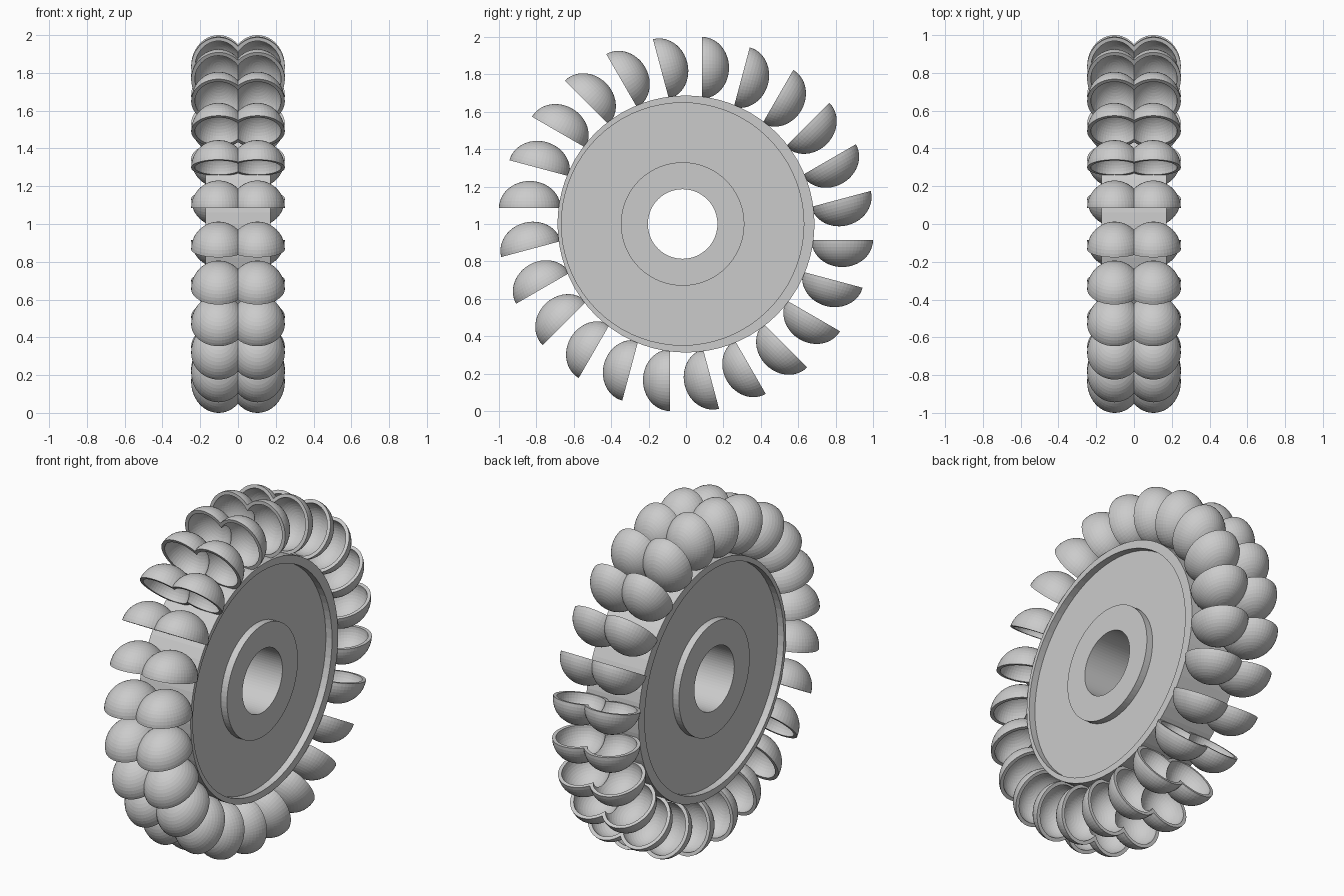
import bpy, bmesh
from math import cos, sin, pi, radians
from mathutils import Matrix, Vector

cube = bpy.data.objects.get("Cube")
if cube:
    bpy.data.objects.remove(cube)

AXLE = Vector((0, 0, 1))
BORE_SHIFT = -0.018          # bore, hub and recess sit slightly off the rim centre
HALF_WIDTH = 0.172

metal = bpy.data.materials.new("light_grey_metal")
metal.use_nodes = True
grey = (0.6, 0.6, 0.6, 1)
metal.diffuse_color = grey
metal.node_tree.nodes["Principled BSDF"].inputs["Base Color"].default_value = grey


def to_mesh(bm, name):
    bmesh.ops.recalc_face_normals(bm, faces=bm.faces)
    mesh = bpy.data.meshes.new(name)
    bm.to_mesh(mesh)
    bm.free()
    mesh.materials.append(metal)
    return mesh


def place(mesh, name):
    obj = bpy.data.objects.new(name, mesh)
    obj.location = AXLE
    bpy.context.collection.objects.link(obj)
    return obj


def ring(name, r_out, y_out, r_in, half, segments=72):
    """Ring about the x axis whose outer circle may be off the bore centre."""
    bm = bmesh.new()
    corners = [(r_out, y_out, -half), (r_out, y_out, half),
               (r_in, BORE_SHIFT, half), (r_in, BORE_SHIFT, -half)]
    loops = []
    for r, y, x in corners:
        loops.append([bm.verts.new((x, y + r * cos(2 * pi * i / segments),
                                    r * sin(2 * pi * i / segments)))
                      for i in range(segments)])
    for k in range(4):
        a, b = loops[k], loops[(k + 1) % 4]
        for i in range(segments):
            j = (i + 1) % segments
            bm.faces.new((a[i], a[j], b[j], b[i]))
    return place(to_mesh(bm, name), name)


# Wheel body: rim, thin web and hub tube
ring("wheel_rim", 0.687, 0, 0.648, HALF_WIDTH)
ring("wheel_web", 0.655, BORE_SHIFT, 0.3, 0.132)
ring("wheel_hub", 0.33, BORE_SHIFT, 0.186, HALF_WIDTH)


def bucket_mesh(wall=0.02, segments=48, rings=12):
    """One lobe of the twin bucket: a half ellipsoid shell cut at the splitter."""
    bm = bmesh.new()
    size = Vector((0.145, 0.165, 0.145))
    centre = Vector((0.103, 0.835, -0.085))
    rims = []
    for s in (size, size - Vector((wall, wall, wall))):
        rows = []
        for r in range(rings):
            lat = pi / 2 * r / rings
            rows.append([bm.verts.new(centre + Vector((
                s.x * cos(lat) * cos(2 * pi * i / segments),
                s.y * cos(lat) * sin(2 * pi * i / segments),
                -s.z * sin(lat)))) for i in range(segments)])
        pole = bm.verts.new(centre - Vector((0, 0, s.z)))
        for i in range(segments):
            j = (i + 1) % segments
            for low, high in zip(rows, rows[1:]):
                bm.faces.new((low[i], low[j], high[j], high[i]))
            bm.faces.new((rows[-1][i], rows[-1][j], pole))
        rims.append(rows[0])
    # Flat lip joining outer and inner skins
    for i in range(segments):
        j = (i + 1) % segments
        bm.faces.new((rims[0][i], rims[0][j], rims[1][j], rims[1][i]))
    bmesh.ops.recalc_face_normals(bm, faces=bm.faces)
    # Trim at the middle plane so the mirrored lobe meets in a ridge
    bmesh.ops.bisect_plane(bm, geom=bm.verts[:] + bm.edges[:] + bm.faces[:],
                           plane_co=(0, 0, 0), plane_no=(1, 0, 0), clear_inner=True)
    return to_mesh(bm, "twin_bucket")


# Twin buckets spaced evenly around the rim
bucket = bucket_mesh()
COUNT = 24
for k in range(COUNT):
    obj = place(bucket, f"bucket_{k + 1}")
    obj.rotation_euler.x = radians(360 / COUNT * k)
    mirror = obj.modifiers.new("mirror_lobe", 'MIRROR')
    mirror.use_axis = (True, False, False)
    mirror.merge_threshold = 0.0005
